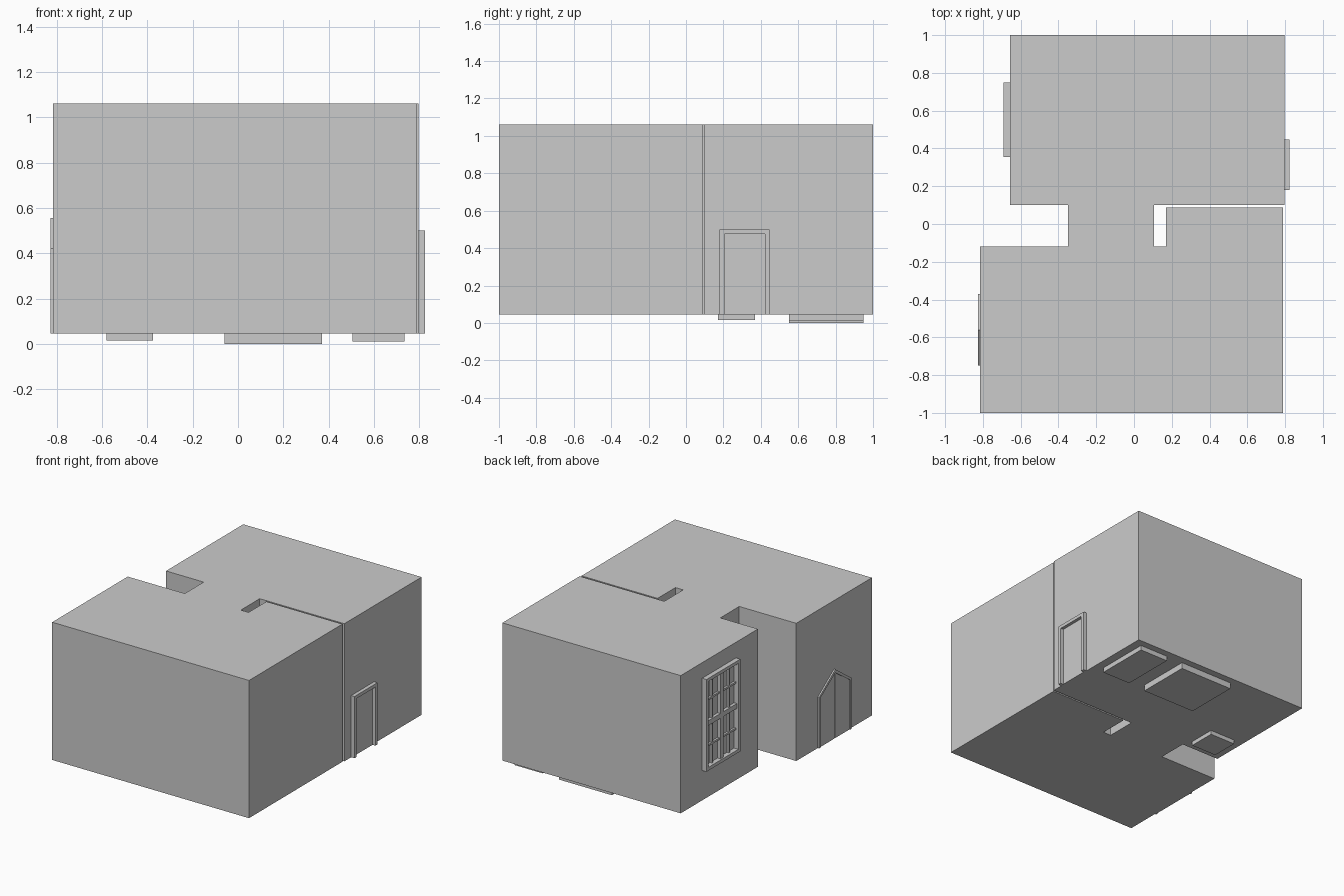
import bpy, bmesh
from mathutils import Vector

if "Cube" in bpy.data.objects:
    bpy.data.objects.remove(bpy.data.objects["Cube"])

FLOOR, TOP = 0.045, 1.06


def make_object(name, bm):
    bmesh.ops.recalc_face_normals(bm, faces=bm.faces)
    mesh = bpy.data.meshes.new(name)
    bm.to_mesh(mesh)
    bm.free()
    obj = bpy.data.objects.new(name, mesh)
    bpy.context.collection.objects.link(obj)
    return obj


def prism(name, points, direction):
    """Extrude a closed planar outline along a direction."""
    bm = bmesh.new()
    face = bm.faces.new([bm.verts.new(p) for p in points])
    ext = bmesh.ops.extrude_face_region(bm, geom=[face], use_keep_orig=True)
    verts = [g for g in ext["geom"] if isinstance(g, bmesh.types.BMVert)]
    bmesh.ops.translate(bm, verts=verts, vec=Vector(direction))
    return make_object(name, bm)


def box(name, x0, x1, y0, y1, z0, z1):
    outline = [(x0, y0, z0), (x1, y0, z0), (x1, y1, z0), (x0, y1, z0)]
    return prism(name, outline, (0, 0, z1 - z0))


# Room block: two rooms joined by a short passage, with a narrow slit on the right
plan = [(-0.815, -1), (0.79, -1), (0.79, 0.088), (0.17, 0.088), (0.17, -0.12),
        (0.107, -0.12), (0.107, 0.1), (0.797, 0.1), (0.797, 1), (-0.657, 1),
        (-0.657, 0.1), (-0.35, 0.1), (-0.35, -0.12), (-0.815, -0.12)]
prism("room_block", [(x, y, FLOOR) for x, y in plan], (0, 0, TOP - FLOOR))

# Sunken floor boxes under the back room
box("floor_pit_large", -0.06, 0.37, 0.55, 0.95, 0.0, FLOOR)
box("floor_pit_side", 0.505, 0.735, 0.55, 0.95, 0.01, FLOOR)
box("floor_pit_small", -0.58, -0.375, 0.17, 0.37, 0.015, FLOOR)

# Square door frame on the right wall
arch = [(0.18, FLOOR), (0.18, 0.5), (0.447, 0.5), (0.447, FLOOR),
        (0.422, FLOOR), (0.422, 0.476), (0.205, 0.476), (0.205, FLOOR)]
prism("right_door_frame", [(0.795, y, z) for y, z in arch], (0.029, 0, 0))
box("right_door_panel", 0.79, 0.801, 0.205, 0.422, FLOOR, 0.476)

# Pointed double door on the left wall: frame and two leaves
mid = -0.56
gothic = [(-0.75, FLOOR), (-0.75, 0.42), (mid, 0.555), (-0.37, 0.42), (-0.37, FLOOR),
          (-0.385, FLOOR), (-0.385, 0.41), (mid, 0.53), (-0.735, 0.41), (-0.735, FLOOR)]
prism("left_door_frame", [(-0.81, y, z) for y, z in gothic], (-0.016, 0, 0))
for side, name in ((-1, "left_door_leaf_front"), (1, "left_door_leaf_back")):
    leaf = [(mid + side * 0.003, FLOOR), (mid + side * 0.003, 0.528),
            (mid + side * 0.176, 0.41), (mid + side * 0.176, FLOOR)]
    prism(name, [(-0.81, y, z) for y, z in leaf], (-0.01, 0, 0))

# Tall paned window on the back room's left wall
y0, y1, z0, z1 = 0.355, 0.75, 0.265, 0.945
yc, zc = (y0 + y1) / 2, (z0 + z1) / 2
xi = -0.65


def window_bars(kind, half, depth, ys, zs):
    for i, y in enumerate(ys):
        box(f"window_{kind}_upright_{i}", depth, xi, y - half, y + half, z0, z1)
    for i, z in enumerate(zs):
        box(f"window_{kind}_rail_{i}", depth, xi, y0, y1, z - half, z + half)


window_bars("frame", 0.012, -0.692, (y0 + 0.012, y1 - 0.012), (z0 + 0.012, z1 - 0.012))
window_bars("sash", 0.018, -0.68, (yc,), (zc,))
window_bars("glazing", 0.007, -0.672, ((y0 + yc) / 2, (yc + y1) / 2),
            ((z0 + zc) / 2, (zc + z1) / 2))
